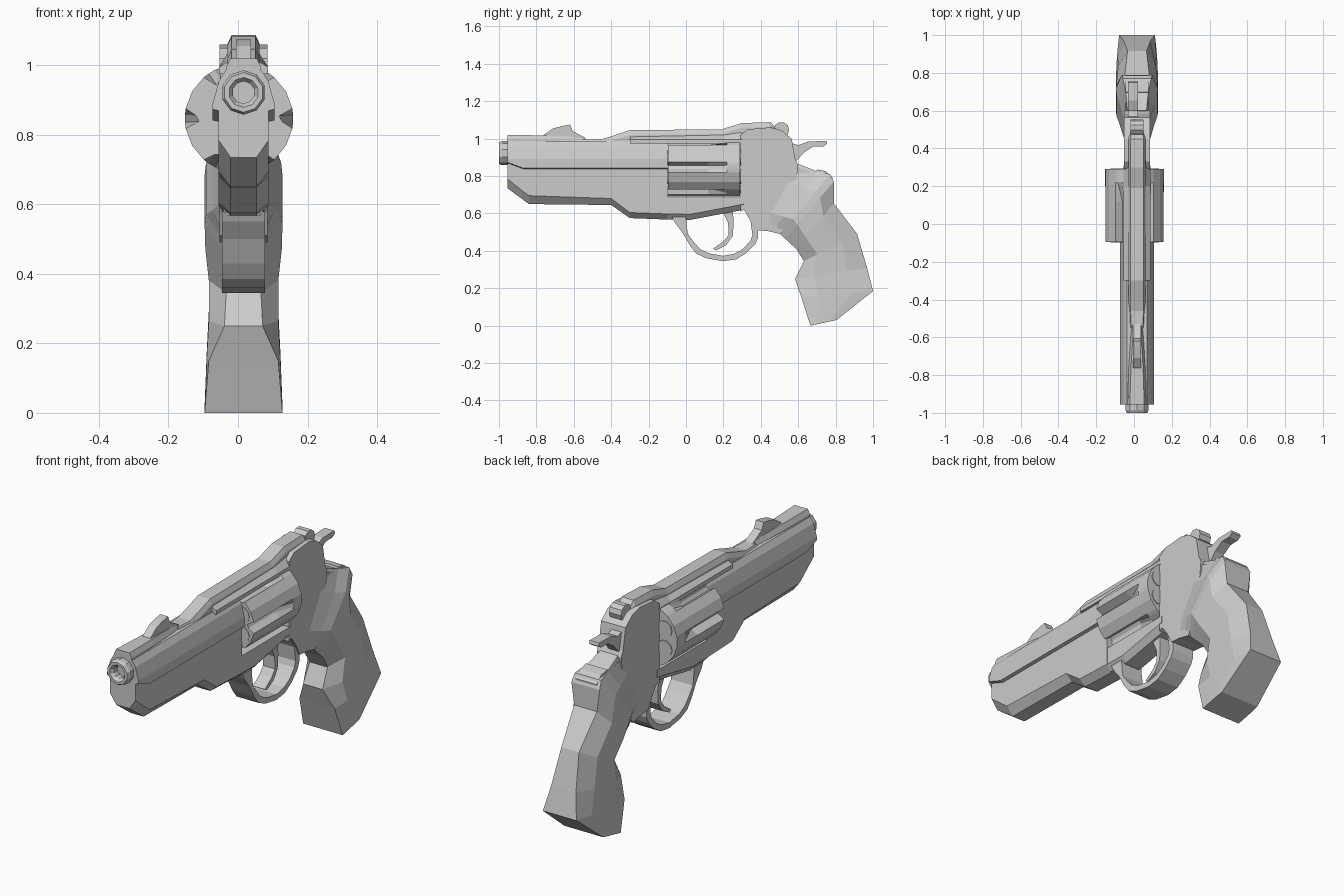
import bpy, bmesh
from math import sin, cos, radians

CX = 0.016  # centre plane of the frame


def loft(name, rings):
    """Skin equal-length rings of points and cap both ends."""
    bm = bmesh.new()
    rows = [[bm.verts.new(p) for p in r] for r in rings]
    n = len(rows[0])
    for a, b in zip(rows, rows[1:]):
        for i in range(n):
            j = (i + 1) % n
            bm.faces.new((a[i], a[j], b[j], b[i]))
    bm.faces.new(rows[0])
    bm.faces.new(rows[-1])
    bmesh.ops.recalc_face_normals(bm, faces=bm.faces)
    me = bpy.data.meshes.new(name)
    bm.to_mesh(me)
    bm.free()
    ob = bpy.data.objects.new(name, me)
    bpy.context.collection.objects.link(ob)
    return ob


def section(y, half):
    """Mirror a half outline (x, z) into a closed ring at y."""
    return ([(CX + x, y, z) for x, z in half] +
            [(CX - x, y, z) for x, z in reversed(half)])


def plate(name, pts, hw, cx=CX):
    """Side profile (y, z) given thickness across x."""
    return loft(name, [[(cx + s * hw, y, z) for y, z in pts] for s in (-1, 1)])


def band(name, pairs, hw):
    """Strip following pairs of outer and inner points (yo, zo, yi, zi)."""
    return loft(name, [[(CX - hw, a, b), (CX + hw, a, b), (CX + hw, c, d), (CX - hw, c, d)]
                       for a, b, c, d in pairs])


def circle(cx, y, cz, r, n, off=0):
    return [(cx + r * cos(radians(off + 360 * i / n)), y,
             cz + r * sin(radians(off + 360 * i / n))) for i in range(n)]


# barrel shroud with ledge along each side
def shroud(y, zb, ch, ledge):
    return section(y, [(.037, zb), (.072, zb + ch), (.072, ledge), (.089, ledge + .004),
                       (.089, .89), (.071, .955), (.052, .985)])


loft("barrel_shroud", [shroud(-.955, .735, .05, .87), shroud(-.87, .672, .045, .838),
                       shroud(-.84, .65, .045, .838), shroud(-.40, .645, .035, .838),
                       shroud(-.30, .575, .03, .838), shroud(-.095, .567, .03, .838)])

# muzzle with bore
loft("muzzle", [circle(CX, y, .922, r, 10, 18) for y, r in
                ((-.92, .064), (-.985, .064), (-1, .057), (-1, .043), (-.985, .032), (-.91, .032))])

# straps below and above the cylinder window
loft("lower_strap", [section(y, [(.045, z), (.071, z + .03), (.071, .685)])
                     for y, z in ((-.1, .567), (.02, .565), (.31, .62))])
loft("top_strap", [section(y, [(.071, .975), (.071, .995), (.045, 1.01 + d)])
                   for y, d in ((-.3, 0), (.2, .01), (.3, .025))])

# rear frame
plate("rear_frame", [(.292, .61), (.31, .62), (.345, .575), (.38, .51), (.44, .505), (.505, .49),
                     (.57, .6), (.60, .86), (.585, .89), (.565, 1.0), (.51, 1.045), (.45, 1.06),
                     (.33, 1.05), (.292, 1.02)], .069)

# fluted cylinder
def drum(y, depth):
    ring = []
    for k in range(6):
        for a, d in ((-30, 0), (-10.5, 0), (-4, .8), (4, 1), (10.5, 0)):
            r, t = .156 - d * depth, radians(60 * k + a)
            ring.append((.003 + r * cos(t), y, .847 + r * sin(t)))
    return ring


loft("cylinder", [drum(-.095, .04), drum(.12, .04), drum(.22, 0), drum(.29, 0)])
for k in range(6):
    t = radians(60 * k + 30)
    loft("chamber_rim", [circle(.003 + .1 * cos(t), y, .847 + .1 * sin(t), .042, 10)
                         for y in (-.098, .294)])

# top rib and rear block
def rib(name, rows):
    loft(name, [section(y, [(w + .012, zb), (w + .012, z - .025), (w, z)])
                for y, zb, z, w in rows])


rib("top_rib", [(-.55, .96, .995, .03), (-.46, .96, .995, .034), (-.40, .96, 1.012, .034),
                (-.30, .96, 1.045, .034), (.19, .96, 1.05, .034), (.30, .96, 1.083, .034),
                (.45, .96, 1.088, .034), (.50, .96, 1.04, .03)])
rib("front_rib", [(-.955, .96, 1.02, .038), (-.76, .96, 1.017, .032),
                  (-.60, .96, 1.01, .022), (-.53, .96, .995, .022)])

# front sight and rear sight roller
plate("front_sight", [(-.78, 1.0), (-.76, 1.02), (-.71, 1.055), (-.66, 1.068), (-.62, 1.075),
                      (-.605, 1.04), (-.53, 1.0)], .022)
plate("rear_sight_roller", [(.51 + .042 * cos(radians(36 * i)), 1.047 + .042 * sin(radians(36 * i)))
                            for i in range(10)], .034)

# hammer
plate("hammer", [(.55, .98), (.60, .965), (.655, .985), (.75, .987), (.755, .972), (.735, .958),
                 (.68, .957), (.63, .925), (.595, .885), (.55, .87)], .027, -.006)

# trigger guard and trigger
band("trigger_guard", [(-.075, .58, .0, .58), (-.06, .55, .002, .55), (-.02, .50, .01, .49),
                       (.02, .43, .04, .45), (.055, .385, .075, .41), (.11, .36, .12, .387),
                       (.2, .345, .2, .373), (.27, .355, .26, .385), (.325, .39, .305, .41),
                       (.37, .435, .345, .455), (.385, .47, .355, .485), (.385, .53, .345, .56),
                       (.36, .6, .31, .62)], .062)
band("trigger", [(.25, .62, .19, .62), (.255, .55, .225, .55), (.25, .48, .228, .485),
                 (.215, .43, .20, .45), (.16, .402, .145, .412)], .034)

# grip: front point, back point, then front, middle and back half widths
def grip(fy, fz, by, bz, wf, wm, wb):
    half = ((wf, 0), (wm, .25), (wm, .72), (wb, 1))
    pt = [(w, fy + (by - fy) * t, fz + (bz - fz) * t) for w, t in half]
    return ([(CX + w, y, z) for w, y, z in pt] +
            [(CX - w, y, z) for w, y, z in reversed(pt)])


loft("grip", [grip(.40, .515, .60, .865, .055, .068, .05),
              grip(.46, .503, .70, .825, .055, .09, .06),
              grip(.505, .49, .77, .81, .055, .108, .075),
              grip(.53, .465, .79, .77, .055, .112, .08),
              grip(.59, .41, .79, .655, .055, .11, .065),
              grip(.63, .345, .915, .49, .05, .10, .05),
              grip(.583, .25, .968, .31, .055, .10, .07),
              grip(.617, .15, 1.0, .185, .1, .106, .095),
              grip(.665, .0, .805, .03, .112, .112, .11)])
plate("backstrap_top", [(.58, .85), (.69, .815), (.70, .835), (.75, .825), (.785, .79),
                        (.78, .74), (.6, .7)], .06)
